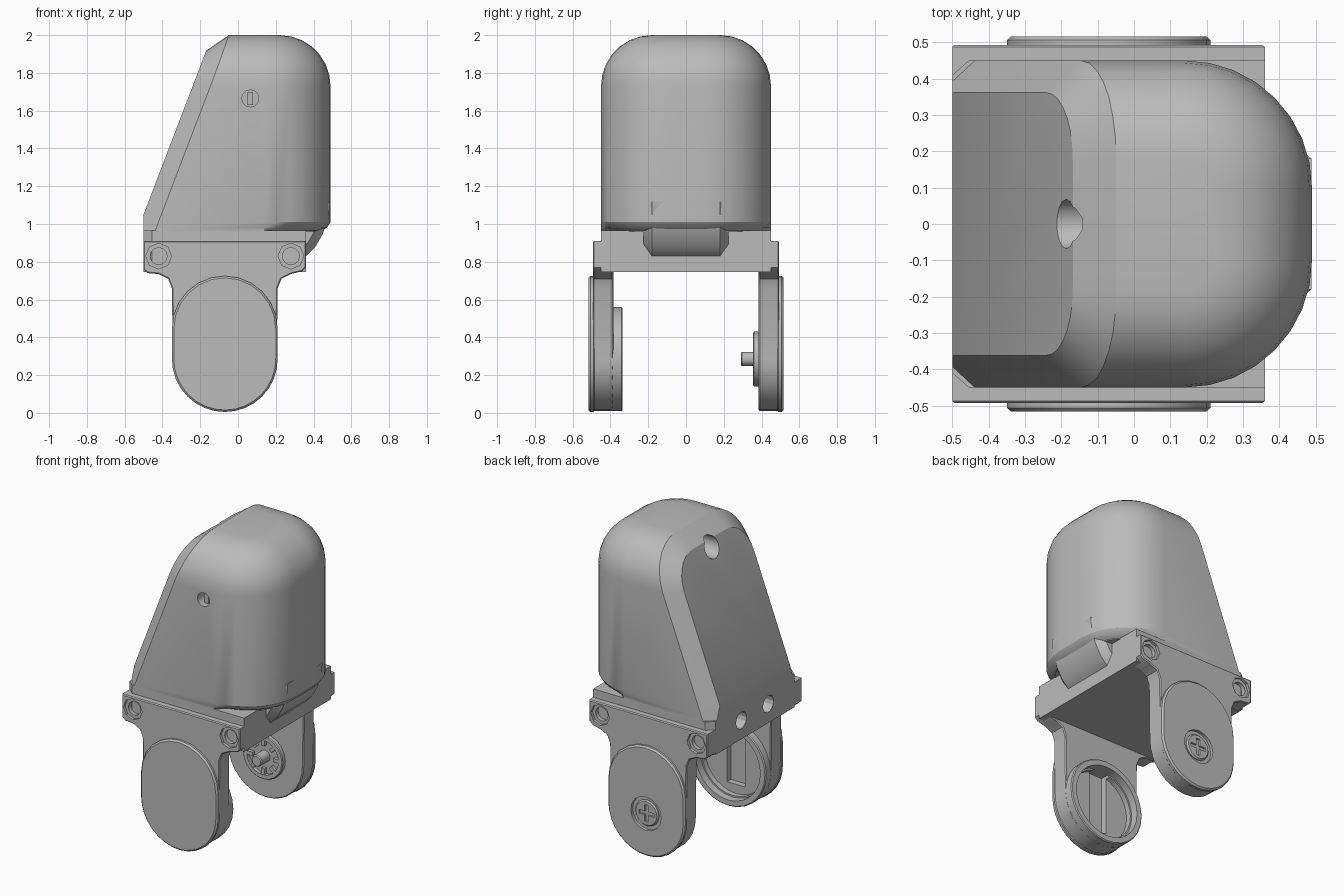
import bpy, bmesh, math
from mathutils import Vector, Matrix

if "Cube" in bpy.data.objects:
    bpy.data.objects.remove(bpy.data.objects["Cube"], do_unlink=True)

grey = bpy.data.materials.new("plain_grey")
grey.use_nodes = True
COLOR = (0.5, 0.5, 0.5, 1)
grey.diffuse_color = COLOR
grey.node_tree.nodes["Principled BSDF"].inputs["Base Color"].default_value = COLOR

CX, CZ, R = -0.07, 0.285, 0.28      # pivot centre and leg radius


def finish(name, bm):
    bmesh.ops.recalc_face_normals(bm, faces=bm.faces)
    me = bpy.data.meshes.new(name)
    bm.to_mesh(me)
    bm.free()
    me.materials.append(grey)
    ob = bpy.data.objects.new(name, me)
    bpy.context.collection.objects.link(ob)
    return ob


def extrude(bm, pts, offset):
    """Closed prism from a flat outline."""
    face = bm.faces.new([bm.verts.new(p) for p in pts])
    out = bmesh.ops.extrude_face_region(bm, geom=[face])
    verts = [g for g in out["geom"] if isinstance(g, bmesh.types.BMVert)]
    bmesh.ops.translate(bm, verts=verts, vec=offset)


def slab(name, outline, y0, y1, bevel=0.0):
    """Outline in x, z pushed along y."""
    bm = bmesh.new()
    extrude(bm, [(x, y0, z) for x, z in outline], (0, y1 - y0, 0))
    if bevel:
        rims = [e for e in bm.edges if abs(e.verts[0].co.y - e.verts[1].co.y) < 1e-5]
        bmesh.ops.bevel(bm, geom=rims, offset=bevel, segments=1, affect='EDGES')
    return finish(name, bm)


def circle(x, z, r, n=20, start=0.0, sweep=2 * math.pi):
    full = sweep > 6
    steps = n if full else n + 1
    return [(x + r * math.cos(start + sweep * i / n),
             z + r * math.sin(start + sweep * i / n)) for i in range(steps)]


def rect(x0, x1, z0, z1):
    return [(x0, z0), (x1, z0), (x1, z1), (x0, z1)]


def rod_x(name, x0, x1, y, z, r, n=14):
    bm = bmesh.new()
    extrude(bm, [(x0, a, b) for a, b in circle(y, z, r, n)], (x1 - x0, 0, 0))
    return finish(name, bm)


def activate(ob):
    bpy.ops.object.select_all(action='DESELECT')
    ob.select_set(True)
    bpy.context.view_layer.objects.active = ob


def cut(ob, *cutters):
    for c in cutters:
        c.hide_render = True
        m = ob.modifiers.new("cut", 'BOOLEAN')
        m.operation, m.solver, m.object = 'DIFFERENCE', 'EXACT', c
        activate(ob)
        bpy.ops.object.modifier_apply(modifier=m.name)
        bpy.data.objects.remove(c, do_unlink=True)


def slice_off(bm, co, no):
    """Cut away the side the normal points to and cap the opening."""
    out = bmesh.ops.bisect_plane(bm, geom=bm.verts[:] + bm.edges[:] + bm.faces[:],
                                 plane_co=co, plane_no=no, clear_outer=True)
    edges = [g for g in out["geom_cut"] if isinstance(g, bmesh.types.BMEdge)]
    return bmesh.ops.edgeloop_fill(bm, edges=edges)["faces"]


# Domed housing: D-shaped rings lofted upward, then sliced at the slanted back
def ring(bm, z, inset, low=False):
    side = 0.45 - (0 if low else inset)
    pts = [(-1.1, -side)]
    arc = circle(0.14, -0.10, 0.35 - inset, 8, -math.pi / 2, math.pi / 2)
    arc[0] = (0.14, -side)
    pts += arc + [(x, -y) for x, y in reversed(arc)] + [(-1.1, side)]
    return [bm.verts.new((x, y, z)) for x, y in pts]


bm = bmesh.new()
levels = [(0.6, 0.05, True), (0.965, 0.05, True), (0.98, 0.02, True), (1.01, 0, True)]
for i in range(8):
    a = math.pi / 2 * i / 7
    levels.append((1.73 + 0.27 * math.sin(a), 0.27 * (1 - math.cos(a)), False))
rings = [ring(bm, *lv) for lv in levels]
for a, b in zip(rings, rings[1:]):
    for i in range(len(a)):
        j = (i + 1) % len(a)
        bm.faces.new((a[i], a[j], b[j], b[i]))
bm.faces.new(rings[0])
bm.faces.new(rings[-1])
bmesh.ops.recalc_face_normals(bm, faces=bm.faces)
slope = Vector((-0.89, 0, 0.34)).normalized()
back = slice_off(bm, (-0.5, 0, 1.05), slope)
rim = [e for f in back for e in f.edges if max(v.co.z for v in e.verts) > 0.61]
bmesh.ops.bevel(bm, geom=rim, offset=0.088, segments=1, affect='EDGES', clamp_overlap=False)
slice_off(bm, (-0.5, 0, 1), (-1, 0, 0))
slice_off(bm, (0, 0, 0.96), (0, 0, -1))
housing = finish("housing", bm)
cut(housing, rod_x("slot_cutter", -0.4, -0.02, 0, 1.87, 0.068),
    slab("pin_cutter", circle(0.065, 1.665, 0.045, 12), -0.6, -0.36))
slab("pin_head", rect(0.05, 0.08, 1.63, 1.70), -0.42, -0.35)

# Base block under the housing with two round sockets in the back
bm = bmesh.new()
plan = [(-0.5, -0.41), (-0.455, -0.45), (0.36, -0.45), (0.36, 0.45), (-0.455, 0.45), (-0.5, 0.41)]
extrude(bm, [(x, y, 0.745) for x, y in plan], (0, 0, 0.22))
base = finish("base_block", bm)
cut(base, *[rod_x("socket_cutter", -0.6, -0.25, y, 0.87, 0.055) for y in (-0.14, 0.14)])

# Rounded chin below the front of the dome
chin = slab("chin", [(0.1, 0.785), (0.27, 0.785), (0.36, 0.83), (0.41, 0.88), (0.45, 0.95),
                     (0.48, 1.04), (0.488, 1.12), (0.1, 1.12)], -0.225, 0.225, 0.045)

# Two side brackets, each a wing with a rounded leg
wing = ([(-0.5, 0.91), (-0.5, 0.76), (-0.48, 0.74), (-0.42, 0.735), (-0.37, 0.71), (-0.35, 0.66)]
        + circle(CX, CZ, R - 0.005, 16, math.pi, math.pi)
        + [(0.21, 0.66), (0.23, 0.71), (0.28, 0.735), (0.34, 0.75), (0.36, 0.77), (0.36, 0.91)])
pad = (circle(CX, CZ, R, 16, math.pi, math.pi)
       + circle(CX, 0.445, R, 12, 0, math.pi))
parts = [housing, chin]
legs = {}
for side, s in (("front", -1), ("back", 1)):
    bracket = slab(side + "_bracket", wing, s * 0.385, s * 0.493, 0.006)
    for x in (-0.42, 0.28):
        cut(bracket, slab("bore_cutter", circle(x, 0.83, 0.068, 8), s * 0.475, s * 0.6),
            slab("hole_cutter", circle(x, 0.83, 0.045, 12), s * 0.41, s * 0.6))
    cover = slab(side + "_cover", pad, s * 0.48, s * 0.516, 0.01)
    legs[side] = (bracket, cover)
    parts += [bracket, cover]

# Round cup with a keyway inside the front leg
cup = slab("front_cup", circle(CX, CZ, R - 0.005, 28), -0.40, -0.335, 0.006)
cut(cup, slab("cup_cutter", circle(CX, CZ, 0.235, 28), -0.5, -0.3))
cut(legs["front"][0], slab("well_cutter", circle(CX, CZ, 0.225, 28), -0.42, -0.3),
    slab("keyway_cutter", rect(CX - 0.065, CX + 0.065, 0.12, 0.52), -0.46, -0.3))
parts.append(cup)

# Hub with rim, ribs and shaft inside the back leg
hub = slab("back_hub", circle(CX, CZ, 0.145, 20), 0.355, 0.40, 0.005)
cut(hub, slab("hub_cutter", circle(CX, CZ, 0.115, 20), 0.3, 0.38))
shaft = slab("back_shaft", circle(CX, CZ, 0.038, 12), 0.29, 0.40, 0.006)
parts += [hub, shaft]
for i in range(8):
    rib = slab("hub_rib", rect(0.075, 0.12, -0.012, 0.012), 0.358, 0.39)
    rib.data.transform(Matrix.Translation((CX, 0, CZ)) @ Matrix.Rotation(i * math.pi / 4, 4, 'Y'))

# Cross-head screw set in the outside of the back leg
cut(legs["back"][1], slab("screw_cutter", circle(CX, CZ, 0.11, 16), 0.497, 0.6))
screw = slab("screw_head", circle(CX, CZ, 0.085, 16), 0.49, 0.512, 0.008)
cut(screw, slab("cross_a_cutter", rect(CX - 0.055, CX + 0.055, CZ - 0.012, CZ + 0.012), 0.5, 0.6),
    slab("cross_b_cutter", rect(CX - 0.012, CX + 0.012, CZ - 0.055, CZ + 0.055), 0.5, 0.6))
parts.append(screw)

for ob in parts:
    activate(ob)
    bpy.ops.object.shade_smooth_by_angle(angle=math.radians(32))
